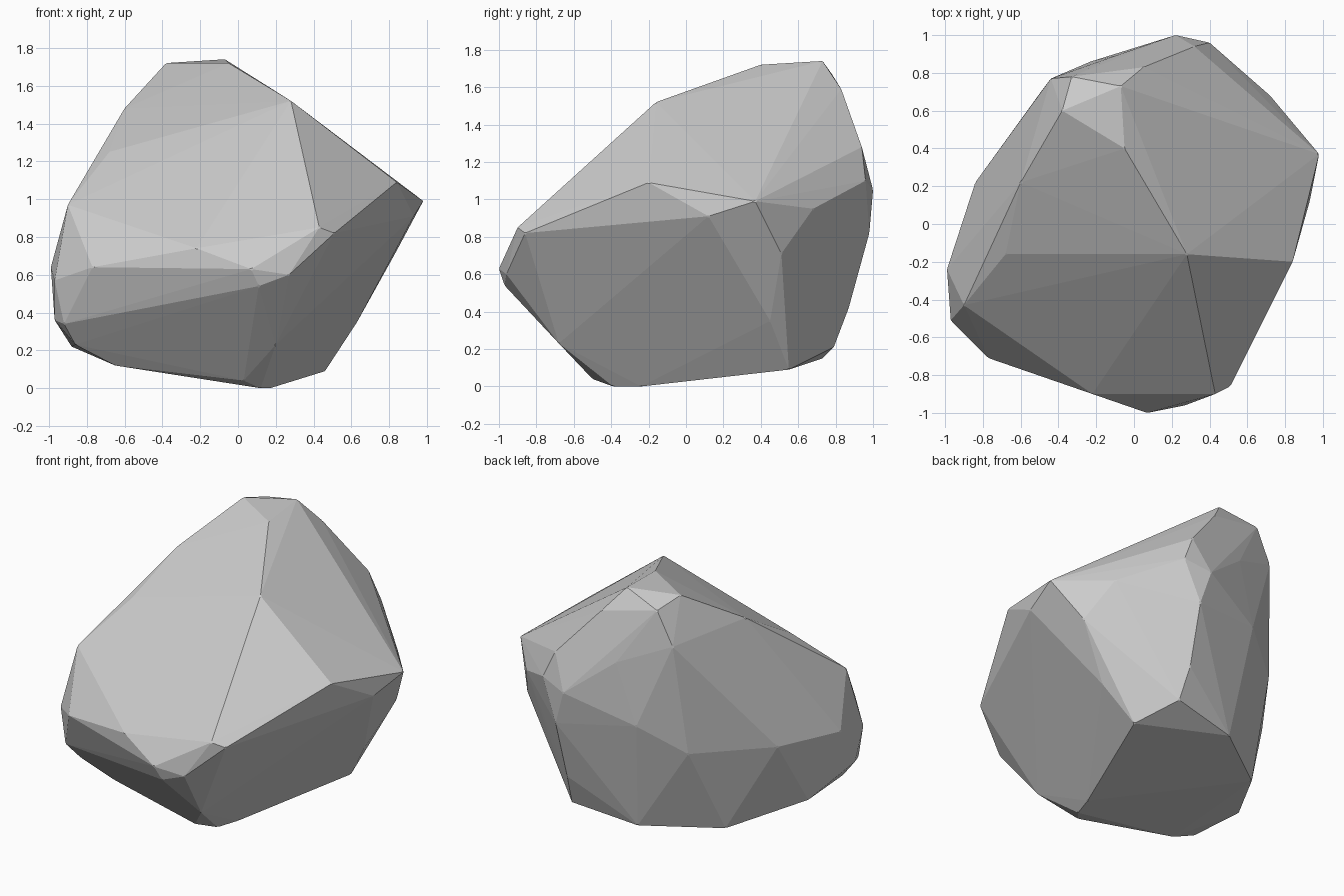
import bpy, bmesh

if "Cube" in bpy.data.objects:
    bpy.data.objects.remove(bpy.data.objects["Cube"])

# Corner points of the boulder, in hundredths of a unit
corners = [
    # crest
    (-38, 60, 172), (-33, 78, 167), (-7, 73, 174), (5, 83, 159), (-5, 40, 172),
    (-48, 44, 160), (7, 20, 160), (28, -16, 152), (-68, -16, 125), (-60, 22, 148),
    (-44, 77, 145),
    # right shoulder
    (84, -20, 109), (98, 37, 99), (93, 12, 91), (83, 51, 71), (72, 68, 95),
    # front nose
    (51, -86, 82), (43, -90, 85), (7, -100, 63), (27, -96, 60), (11, -97, 54),
    (-22, -90, 74), (-77, -71, 64), (20, -68, 23),
    # left flank
    (-90, -43, 97), (-99, -24, 64), (-97, -51, 57), (-97, -42, 36), (-92, -53, 34),
    (-84, 22, 67), (-50, 69, 71), (-23, 86, 89),
    # back
    (40, 96, 110), (22, 100, 105), (32, 94, 128), (-10, 89, 130), (29, 98, 82),
    (28, 87, 42),
    # underside
    (12, -39, 0), (17, -24, 0), (3, -50, 4), (-65, -40, 12), (-86, -45, 23),
    (46, 55, 9), (63, 45, 35), (30, 79, 21), (-15, 73, 15), (-59, 42, 13),
    (-88, -5, 22),
]

# Boulder: faceted hull over the corners
bm = bmesh.new()
for c in corners:
    bm.verts.new([v / 100 for v in c])
hull = bmesh.ops.convex_hull(bm, input=bm.verts[:])
loose = {g for g in hull["geom_interior"] + hull["geom_unused"]
         if isinstance(g, bmesh.types.BMVert)}
bmesh.ops.delete(bm, geom=list(loose), context='VERTS')

# Small chips worn off the corners
bmesh.ops.bevel(bm, geom=bm.verts[:], offset=0.01, segments=1,
                affect='VERTICES', clamp_overlap=True)
bmesh.ops.recalc_face_normals(bm, faces=bm.faces[:])

mesh = bpy.data.meshes.new("boulder")
bm.to_mesh(mesh)
bm.free()
boulder = bpy.data.objects.new("boulder", mesh)
bpy.context.collection.objects.link(boulder)
